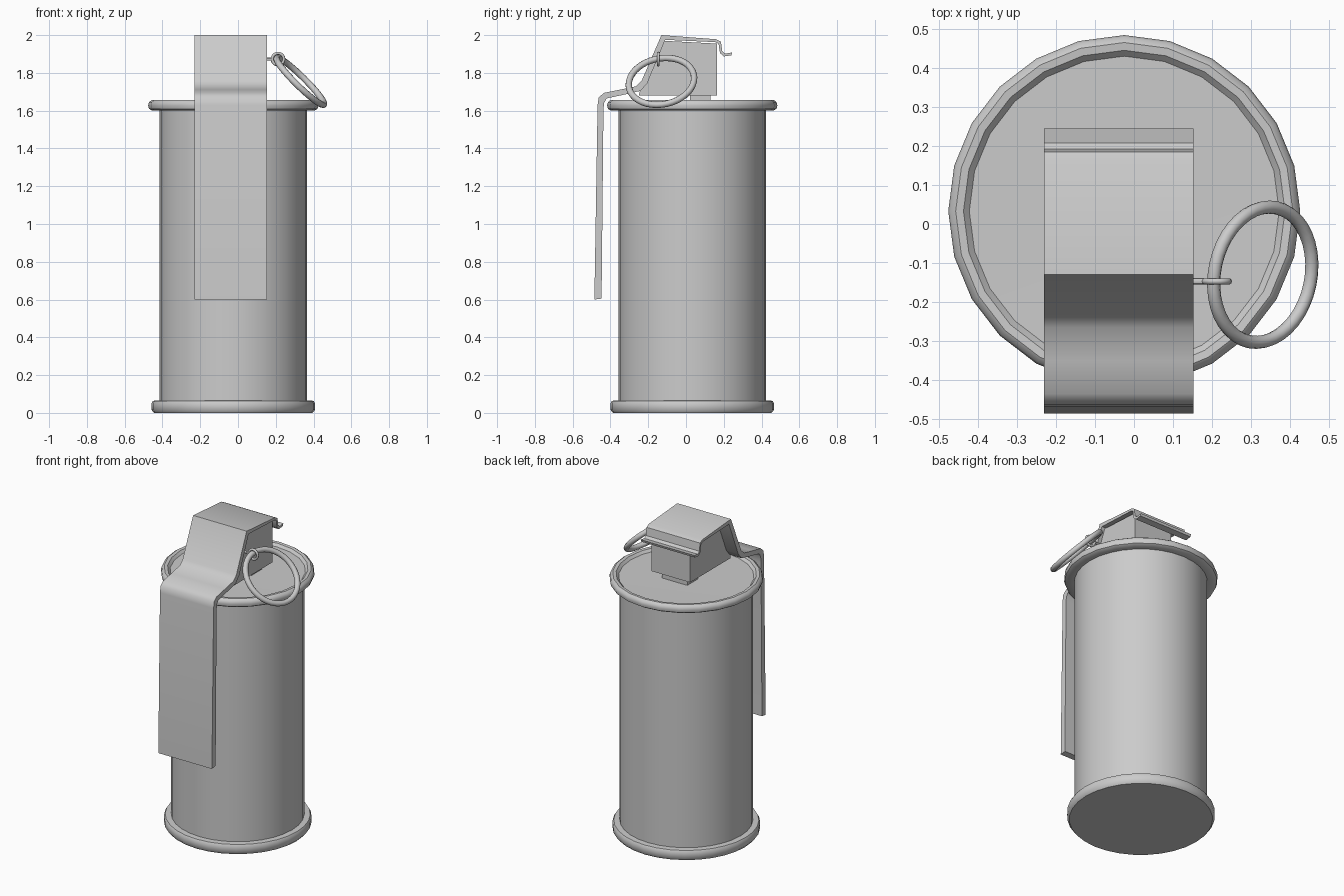
import bpy, bmesh, math
from mathutils import Vector

if "Cube" in bpy.data.objects:
    bpy.data.objects.remove(bpy.data.objects["Cube"])

CX, CY = -0.025, 0.033   # canister axis


def finish(name, bm, smooth=40):
    bmesh.ops.recalc_face_normals(bm, faces=bm.faces)
    me = bpy.data.meshes.new(name)
    bm.to_mesh(me)
    bm.free()
    ob = bpy.data.objects.new(name, me)
    bpy.context.collection.objects.link(ob)
    if smooth:
        bpy.context.view_layer.objects.active = ob
        ob.select_set(True)
        bpy.ops.object.shade_smooth_by_angle(angle=math.radians(smooth))
        ob.select_set(False)
    return ob


def lathe(name, profile, sides):
    """Revolve an (r, z) profile around the canister axis."""
    bm = bmesh.new()
    vs = [bm.verts.new((CX + r, CY, z)) for r, z in profile]
    es = [bm.edges.new(p) for p in zip(vs, vs[1:])]
    bmesh.ops.spin(bm, geom=vs + es, cent=(CX, CY, 0), axis=(0, 0, 1),
                   angle=math.tau, steps=sides)
    bmesh.ops.remove_doubles(bm, verts=bm.verts, dist=1e-4)
    return finish(name, bm)


def extrude_x(name, profile, x0, x1, smooth=40):
    """Extrude a closed (y, z) profile across x."""
    bm = bmesh.new()
    face = bm.faces.new([bm.verts.new((x0, y, z)) for y, z in profile])
    new = bmesh.ops.extrude_face_region(bm, geom=[face])["geom"]
    bmesh.ops.translate(bm, vec=(x1 - x0, 0, 0),
                        verts=[v for v in new if isinstance(v, bmesh.types.BMVert)])
    return finish(name, bm, smooth)


def ring(name, loc, normal, major, minor, seg=40):
    bpy.ops.mesh.primitive_torus_add(
        location=loc, rotation=Vector(normal).to_track_quat('Z', 'Y').to_euler(),
        major_radius=major, minor_radius=minor, major_segments=seg, minor_segments=10)
    ob = bpy.context.object
    ob.name = name
    bpy.ops.object.shade_smooth()
    return ob


# Canister: body, bottom rim, rolled top rim with recessed lid
lathe("canister_body", [(0, 0.03), (0.39, 0.03), (0.39, 1.62), (0, 1.62)], 32)
lathe("bottom_rim", [(0, 0.003), (0.42, 0.0), (0.432, 0.015), (0.433, 0.05),
                     (0.425, 0.064), (0.388, 0.066)], 32)
lathe("top_rim", [(0.388, 1.602), (0.43, 1.6), (0.446, 1.61), (0.451, 1.628),
                  (0.446, 1.646), (0.432, 1.656), (0.412, 1.654), (0.397, 1.638),
                  (0, 1.635)], 24)

# Fuse head and its stem
extrude_x("fuse_head", [(-0.25, 1.68), (-0.235, 1.74), (-0.12, 1.97),
                        (0.165, 1.955), (0.165, 1.68)], -0.145, 0.13, 0)
extrude_x("fuse_stem", [(0.02, 1.62), (0.13, 1.62), (0.13, 1.69), (0.02, 1.69)],
          -0.1, 0.08, 0)

# Safety lever: one bent sheet, with a hooked lip at the back
outer = [(-0.485, 0.6), (-0.468, 1.63), (-0.462, 1.67), (-0.435, 1.694), (-0.35, 1.711),
         (-0.265, 1.729), (-0.235, 1.758), (-0.13, 2.0), (0.16, 1.978), (0.185, 1.965),
         (0.192, 1.915), (0.208, 1.902), (0.245, 1.908)]
inner = [(0.24, 1.893), (0.2, 1.887), (0.18, 1.905), (0.172, 1.955), (0.155, 1.963),
         (-0.11, 1.975), (-0.205, 1.745), (-0.24, 1.705), (-0.34, 1.682), (-0.42, 1.665),
         (-0.434, 1.64), (-0.437, 1.6), (-0.447, 0.605)]
extrude_x("safety_lever", outer + inner, -0.23, 0.153)

# Pull pin, its eye and the pull ring
bpy.ops.mesh.primitive_cylinder_add(vertices=12, radius=0.008, depth=0.1,
                                    location=(0.13, -0.147, 1.873),
                                    rotation=(0, math.pi / 2, 0))
bpy.context.object.name = "pull_pin"
bpy.ops.object.shade_smooth_by_angle()
ring("pin_eye", (0.212, -0.147, 1.873), (0, 1, 0), 0.031, 0.008, 20)
ring("pull_ring", (0.33, -0.13, 1.755), (0.69, -0.14, 0.70), 0.175, 0.017)
